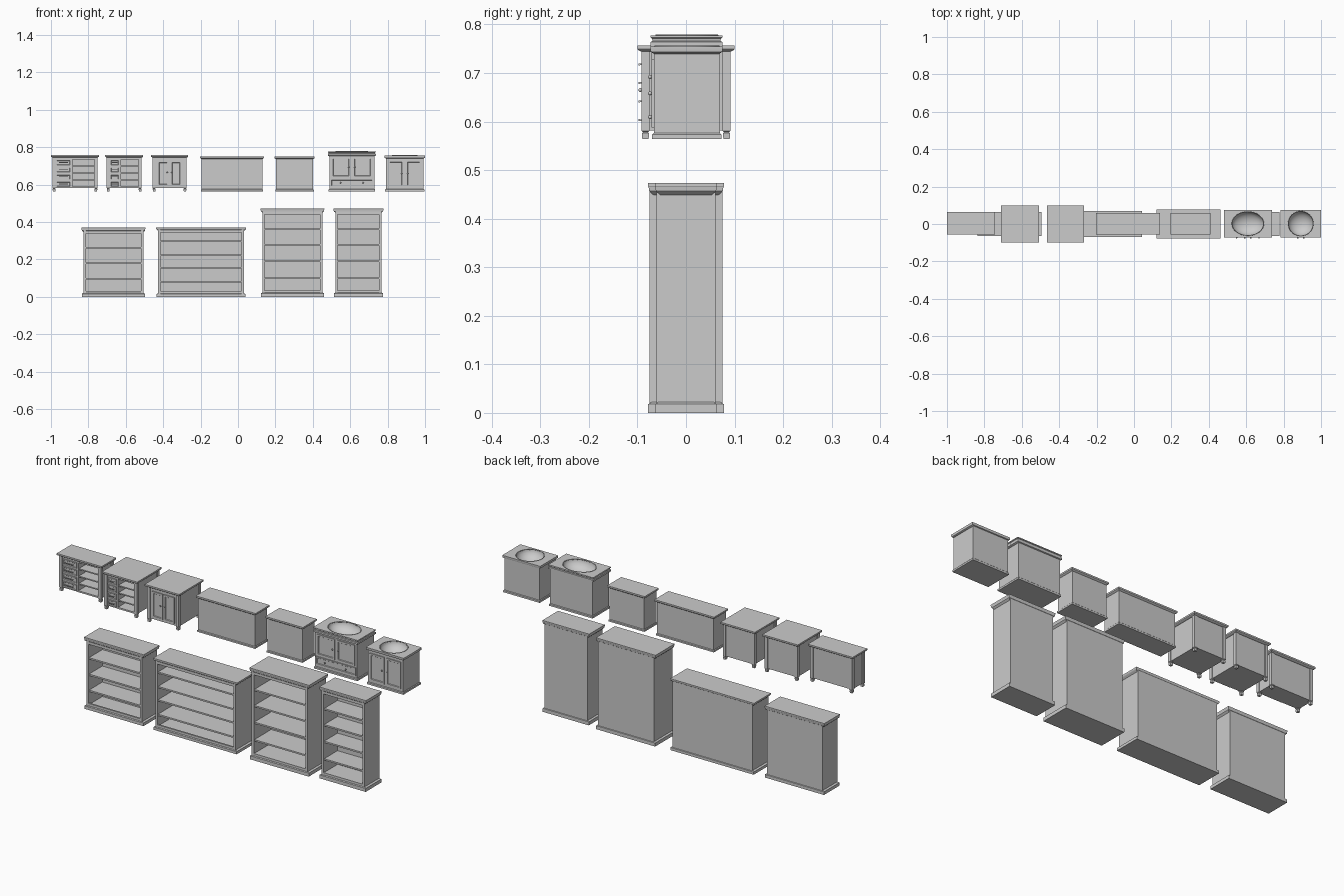
import bpy, bmesh, math
from mathutils import Matrix

if "Cube" in bpy.data.objects:
    bpy.data.objects.remove(bpy.data.objects["Cube"])

grey = bpy.data.materials.new("plain_grey")
grey.use_nodes = True
grey.diffuse_color = (0.6, 0.6, 0.6, 1)
grey.node_tree.nodes["Principled BSDF"].inputs["Base Color"].default_value = (0.6, 0.6, 0.6, 1)


def finish(name, bm):
    bmesh.ops.recalc_face_normals(bm, faces=bm.faces)
    mesh = bpy.data.meshes.new(name)
    bm.to_mesh(mesh)
    bm.free()
    mesh.materials.append(grey)
    ob = bpy.data.objects.new(name, mesh)
    bpy.context.collection.objects.link(ob)
    return ob


def add_box(bm, x0, x1, y0, y1, z0, z1):
    m = Matrix.Translation(((x0 + x1) / 2, (y0 + y1) / 2, (z0 + z1) / 2))
    m = m @ Matrix.Diagonal((x1 - x0, y1 - y0, z1 - z0, 1))
    return bmesh.ops.create_cube(bm, size=1, matrix=m)["verts"]


def boxes(name, *specs):
    bm = bmesh.new()
    for s in specs:
        add_box(bm, *s)
    return finish(name, bm)


# Rectangular moulding: each profile point is (height, inset)
def moulding(name, x0, x1, y0, y1, profile):
    bm = bmesh.new()
    rings = [[bm.verts.new(p) for p in ((x0 + i, y0 + i, z), (x1 - i, y0 + i, z),
                                        (x1 - i, y1 - i, z), (x0 + i, y1 - i, z))]
             for z, i in profile]
    for a, b in zip(rings, rings[1:]):
        for k in range(4):
            n = (k + 1) % 4
            bm.faces.new((a[k], a[n], b[n], b[k]))
    bm.faces.new(rings[0])
    bm.faces.new(rings[-1])
    return finish(name, bm)


# Door or drawer front with a bevelled, sunken panel
def panel(name, x0, x1, y, z0, z1, border=0.012, thick=0.005):
    bm = bmesh.new()
    add_box(bm, x0, x1, y - thick, y, z0, z1)
    face = min(bm.faces, key=lambda f: f.calc_center_median().y)
    bmesh.ops.inset_individual(bm, faces=[face], thickness=border)
    bmesh.ops.inset_individual(bm, faces=[face], thickness=0.003, depth=-0.003)
    return finish(name, bm)


def knob(name, x, y, z, r=0.004):
    bm = bmesh.new()
    bmesh.ops.create_uvsphere(bm, u_segments=12, v_segments=8, radius=r,
                              matrix=Matrix.Translation((x, y - r * 0.8, z)))
    for f in bm.faces:
        f.smooth = True
    return finish(name, bm)


# Pull handle: a bar on two short posts
def pull(name, x, y, z, half):
    boxes(name, (x - half, x + half, y - 0.007, y - 0.004, z - 0.002, z + 0.002),
          *[(c - 0.0015, c + 0.0015, y - 0.005, y, z - 0.0015, z + 0.0015)
            for c in (x - half + 0.002, x + half - 0.002)])


# Open bookcase with moulded crown and plinth
def bookcase(name, x0, x1, depth, top, crown, base, shelves):
    d, e, t = depth, 0.011, 0.012
    a, b = x0 + e, x1 - e
    boxes(name + "_carcass",
          (a, a + t, -d + 0.003, d - 0.003, 0, top - 0.003),
          (b - t, b, -d + 0.003, d - 0.003, 0, top - 0.003),
          (a + t, b - t, d - 0.011, d - 0.003, 0, top - 0.003))
    boxes(name + "_shelves", *[(a + t, b - t, -d + 0.008, d - 0.011, z - 0.008, z)
                               for z in shelves])
    boxes(name + "_face_rails",
          (a + t, b - t, -d + 0.003, -d + 0.012, base, base + 0.012),
          (a + t, b - t, -d + 0.003, -d + 0.012, top - crown - 0.014, top - crown))
    moulding(name + "_crown", x0, x1, -d, d,
             [(top - crown - 0.006, e), (top - crown, 0.004), (top - crown + 0.002, 0.002),
              (top - 0.008, 0.001), (top - 0.006, 0), (top, 0)])
    moulding(name + "_plinth", x0 + 0.002, x1 - 0.002, -d, d,
             [(0, 0), (base - 0.004, 0), (base, e - 0.004)])


bookcase("low_bookcase", -0.837, -0.495, 0.064, 0.37, 0.018, 0.02, (0.024, 0.099, 0.182, 0.267))
bookcase("wide_bookcase", -0.438, 0.043, 0.069, 0.37, 0.012, 0.018, (0.022, 0.083, 0.158, 0.227, 0.302))
tall = (0.033, 0.104, 0.195, 0.281, 0.364)
bookcase("tall_bookcase", 0.12, 0.462, 0.078, 0.473, 0.018, 0.022, tall)
bookcase("narrow_bookcase", 0.51, 0.778, 0.064, 0.473, 0.018, 0.022, tall)

FLOOR, TOP = 0.564, 0.757


# Shared frame of the legged cabinets: top board and four corner posts with feet
def legged_frame(name, x0, x1, y0, y1):
    moulding(name + "_top", x0, x1, y0, y1,
             [(TOP - 0.013, 0.008), (TOP - 0.01, 0.002), (TOP - 0.008, 0), (TOP, 0)])
    e, w = 0.008, 0.017
    for sx, px in (("right", x0 + e), ("left", x1 - e - w)):
        for sy, py in (("front", y0 + e), ("back", y1 - e - w)):
            moulding(f"{name}_{sy}_{sx}_leg", px, px + w, py, py + w,
                     [(FLOOR, 0.002), (FLOOR + 0.012, 0.001), (FLOOR + 0.014, 0.003),
                      (FLOOR + 0.017, 0), (TOP - 0.01, 0)])
    return x0 + e + 0.004, x1 - e - 0.004, y0 + e + 0.004, y1 - e - 0.004


# Legged cabinet with a drawer stack on one side and open shelves on the other
def drawer_cabinet(name, x0, x1, y0, y1, split):
    a, b, f, k = legged_frame(name, x0, x1, y0, y1)
    z0, z1, t = FLOOR + 0.018, TOP - 0.01, 0.008
    boxes(name + "_carcass", (a, split, f + 0.002, k, z0, z1), (b - t, b, f, k, z0, z1),
          (split, b - t, k - t, k, z0, z1), (split, b - t, f, k - t, z0, z0 + t),
          (split - 0.004, split + 0.004, f, k - t, z0, z1),
          (a, b, f, f + 0.008, z1 - 0.012, z1))
    step = (z1 - z0 - 0.012) / 4
    boxes(name + "_shelves", *[(split, b - t, f + 0.004, k - t, z0 + i * step, z0 + i * step + 0.006)
                               for i in (1, 2, 3)])
    left = a + 0.015
    for i in range(4):
        z = z0 + i * step
        panel(f"{name}_drawer_{i + 1}", left, split - 0.006, f + 0.002, z + 0.004, z + step - 0.003, 0.006)
        pull(f"{name}_pull_{i + 1}", (left + split - 0.006) / 2, f - 0.003, z + step / 2 + 0.002,
             (split - left) * 0.28)


drawer_cabinet("large_drawer_cabinet", -1.0, -0.743, -0.055, 0.065, -0.888)
drawer_cabinet("small_drawer_cabinet", -0.71, -0.507, -0.1, 0.1, -0.63)

# Legged cabinet with two doors
a, b, f, k = legged_frame("door_cabinet", -0.465, -0.267, -0.1, 0.1)
boxes("door_cabinet_body", (a, b, f + 0.002, k, FLOOR + 0.018, TOP - 0.01))
mid = (a + b) / 2
for side, s in (("right", -1), ("left", 1)):
    lo, hi = sorted((mid + s * 0.004, mid + s * 0.064))
    panel(f"door_cabinet_{side}_door", lo, hi, f + 0.002, FLOOR + 0.028, TOP - 0.03)
    knob(f"door_cabinet_{side}_knob", mid + s * 0.012, f - 0.003, 0.665)


# Plain closed cabinets
def plain_cabinet(name, x0, x1):
    boxes(name + "_body", (x0 + 0.008, x1 - 0.008, -0.048, 0.052, FLOOR, 0.742))
    moulding(name + "_top", x0, x1, -0.055, 0.06,
             [(0.736, 0.008), (0.74, 0.002), (0.742, 0), (0.75, 0)])
    moulding(name + "_plinth", x0 + 0.005, x1 - 0.005, -0.051, 0.055,
             [(FLOOR, 0), (FLOOR + 0.008, 0), (FLOOR + 0.011, 0.003)])


plain_cabinet("wide_plain_cabinet", -0.203, 0.139)
plain_cabinet("small_plain_cabinet", 0.195, 0.41)


# Hollow a basin out of the given objects, then add its rim and drain
def basin(name, targets, x, z, rx, ry, depth):
    bm = bmesh.new()
    bmesh.ops.create_uvsphere(bm, u_segments=40, v_segments=20, radius=1,
                              matrix=Matrix.Translation((x, 0.002, z + 0.003)) @ Matrix.Diagonal((rx, ry, depth, 1)))
    cutter = finish("basin_cutter", bm)
    cutter.hide_render = True
    for ob in targets:
        mod = ob.modifiers.new("basin", "BOOLEAN")
        mod.operation, mod.solver, mod.object = "DIFFERENCE", "EXACT", cutter
        bpy.context.view_layer.update()
        ob.data = bpy.data.meshes.new_from_object(ob.evaluated_get(bpy.context.evaluated_depsgraph_get()))
        ob.modifiers.clear()
        bpy.ops.object.select_all(action="DESELECT")
        ob.select_set(True)
        bpy.context.view_layer.objects.active = ob
        bpy.ops.object.shade_smooth_by_angle(angle=math.radians(30))
    bpy.data.objects.remove(cutter)
    bpy.ops.mesh.primitive_torus_add(location=(x, 0.002, z), major_radius=1, minor_radius=0.02,
                                     major_segments=40, minor_segments=8)
    rim = bpy.context.object
    rim.name = name + "_rim"
    rim.scale = (rx, ry, 0.1)
    rim.data.materials.append(grey)
    bpy.ops.object.shade_smooth()
    bpy.ops.mesh.primitive_cylinder_add(vertices=16, radius=0.007, depth=0.004,
                                        location=(x, 0.002, z + 0.004 - depth))
    bpy.context.object.name = name + "_drain"
    bpy.context.object.data.materials.append(grey)


# Washstands: body, moulded top with basin, paired doors
def washstand(name, x0, x1, top, profile, rx, ry, door_z):
    under = top + profile[0][0]
    body = boxes(name + "_body", (x0 + 0.008, x1 - 0.008, -0.066, 0.07, FLOOR, under + 0.002))
    slab = moulding(name + "_top", x0, x1, -0.073, 0.075, [(top + h, i) for h, i in profile])
    mid, half = (x0 + x1) / 2, (x1 - x0) / 2
    basin(name + "_basin", (body, slab), mid, top, rx, ry, 0.05)
    for side, s in (("right", -1), ("left", 1)):
        lo, hi = sorted((mid + s * 0.006, mid + s * (half - 0.02)))
        panel(f"{name}_{side}_door", lo, hi, -0.066, *door_z)
        knob(f"{name}_{side}_door_knob", mid + s * 0.016, -0.071, sum(door_z) / 2)
    moulding(name + "_plinth", x0 + 0.004, x1 - 0.004, -0.07, 0.073,
             [(FLOOR, 0), (FLOOR + 0.009, 0), (FLOOR + 0.012, 0.003)])
    return mid


mid = washstand("tall_washstand", 0.48, 0.737, 0.777,
                [(-0.026, 0.008), (-0.022, 0), (-0.013, 0), (-0.011, 0.004), (-0.006, 0.003),
                 (-0.004, 0), (0, 0)], 0.085, 0.064, (0.638, 0.746))
panel("tall_washstand_drawer", 0.494, 0.723, -0.066, 0.588, 0.63, 0.008)
for side, s in (("right", -1), ("left", 1)):
    knob(f"tall_washstand_{side}_drawer_knob", mid + s * 0.06, -0.071, 0.609)
washstand("short_washstand", 0.783, 1.0, 0.755,
          [(-0.016, 0.008), (-0.012, 0.001), (-0.009, 0), (0, 0)], 0.067, 0.066, (0.588, 0.728))
